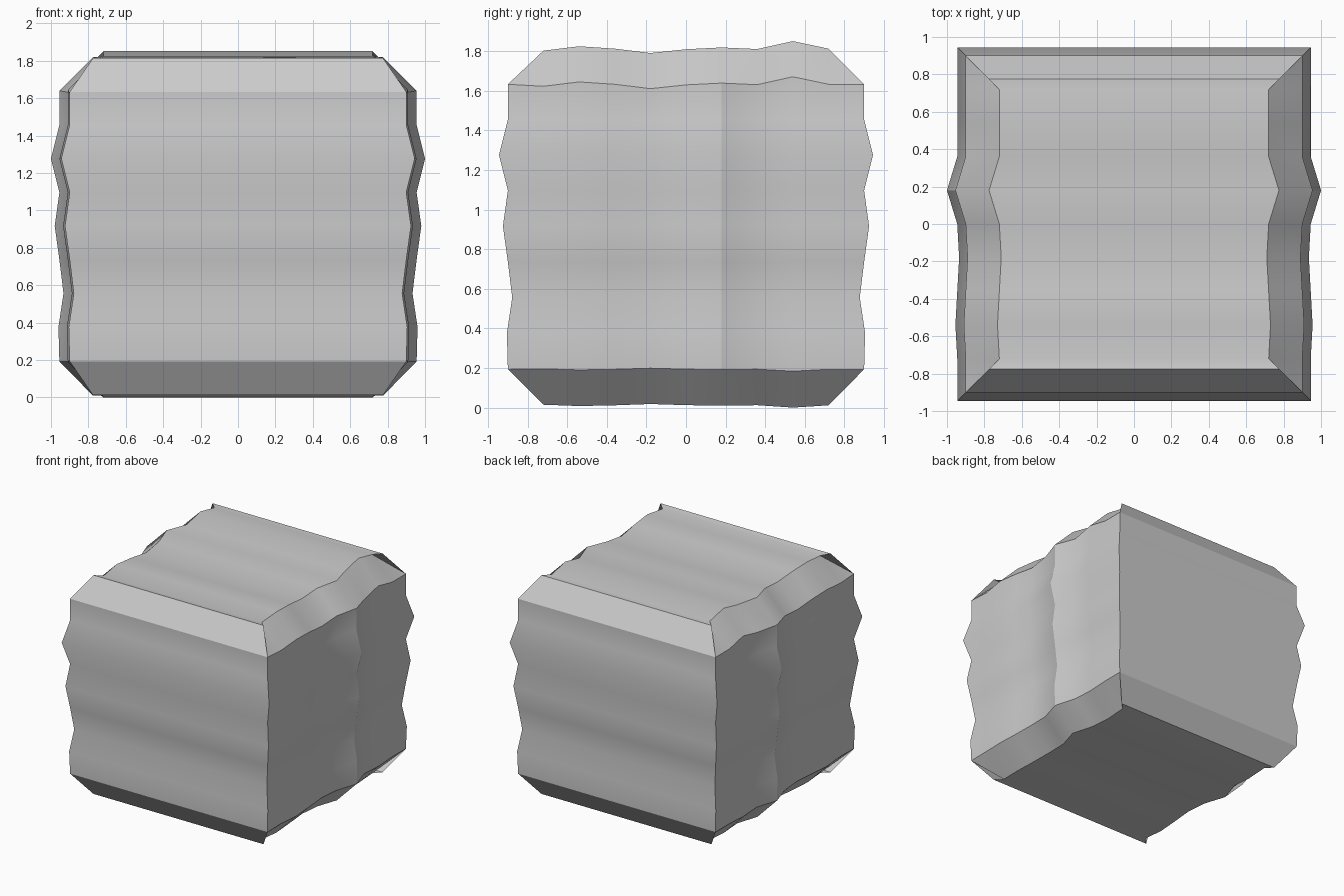
import bpy, bmesh

if "Cube" in bpy.data.objects:
    bpy.data.objects.remove(bpy.data.objects["Cube"])

S = 0.18  # spacing of the wave stations
# wave offsets: along height (all walls), along depth (side walls), along depth (top)
WALL = [0, .005, -.022, 0, .025, 0, .045, 0, 0]
SIDE = [0, 0, .01, 0, -.01, 0, .055, 0, 0, 0, 0]
TOP = [0, -.010, .012, 0, -.022, -.003, .006, -.002, .038, 0, 0]


def wave(tab, t):
    t = max(0, min(len(tab) - 1.0001, t))
    i = int(t)
    return tab[i] + (tab[i + 1] - tab[i]) * (t - i)


def f(z): return wave(WALL, (z - .2) / S)
def g(y): return wave(SIDE, (y + .9) / S)
def h(y): return wave(TOP, (y + .9) / S)


YS = [-.9 + S * i for i in range(11)]
ZS = [.2 + S * i for i in range(9)]
INNER = YS[1:-1]


def clamp(y): return max(-.72, min(.72, y))


bm = bmesh.new()


def panel(us, vs, fn):
    grid = [[bm.verts.new(fn(u, v)) for v in vs] for u in us]
    for i in range(len(us) - 1):
        for j in range(len(vs) - 1):
            bm.faces.new((grid[i][j], grid[i + 1][j], grid[i + 1][j + 1], grid[i][j + 1]))


def rim(y, top):
    return 1.637 + h(y) if top else .197 - .25 * h(y)


def cap(y, top):
    return 1.817 + h(y) if top else .015 - .3 * h(y)


def side_z(y, z):
    lo, hi = rim(y, False), rim(y, True)
    if z < .21: return lo
    return hi if z > 1.63 else z


for s in (-1, 1):
    # side wall, then front / back wall
    panel(YS, ZS, lambda y, z: (s * (.9 + f(z) + g(y)), y * (1 + f(z) / .9) if abs(y) > .89 else y, side_z(y, z)))
    panel([-1, 1], ZS, lambda x, z: (x * (.9 + f(z)), s * (.9 + f(z)), side_z(s * .9, z)))
    for top in (False, True):
        # sloped strip along the side
        panel(YS, [0, 1], lambda y, v: (s * (.9 - .18 * v + g(y)), clamp(y) if v else y,
                                        cap(clamp(y), top) if v else rim(y, top)))
        # sloped strip along the front / back, with a narrow lip
        a = s * .9
        lip = 1.818 if top else .016
        prof = [(.9, rim(a, top)), (.775, lip), (.72, cap(s * .72, top))]
        panel([-1, 1], [0, 1, 2], lambda x, k: (x * prof[k][0], s * prof[k][0], prof[k][1]))

# top and bottom faces
for top in (False, True):
    panel([-1, 1], INNER, lambda x, y: (x * (.72 + g(y)), y, cap(y, top)))

bmesh.ops.remove_doubles(bm, verts=bm.verts, dist=.0005)
bmesh.ops.dissolve_degenerate(bm, edges=bm.edges, dist=.0001)
bmesh.ops.recalc_face_normals(bm, faces=bm.faces)
low = min(v.co.z for v in bm.verts)
bmesh.ops.translate(bm, verts=bm.verts, vec=(0, 0, -low))

me = bpy.data.meshes.new("wavy_block")
bm.to_mesh(me)
bm.free()
ob = bpy.data.objects.new("wavy_block", me)
bpy.context.collection.objects.link(ob)
bpy.context.view_layer.objects.active = ob
ob.select_set(True)
bpy.ops.object.shade_smooth_by_angle(angle=0.52)
